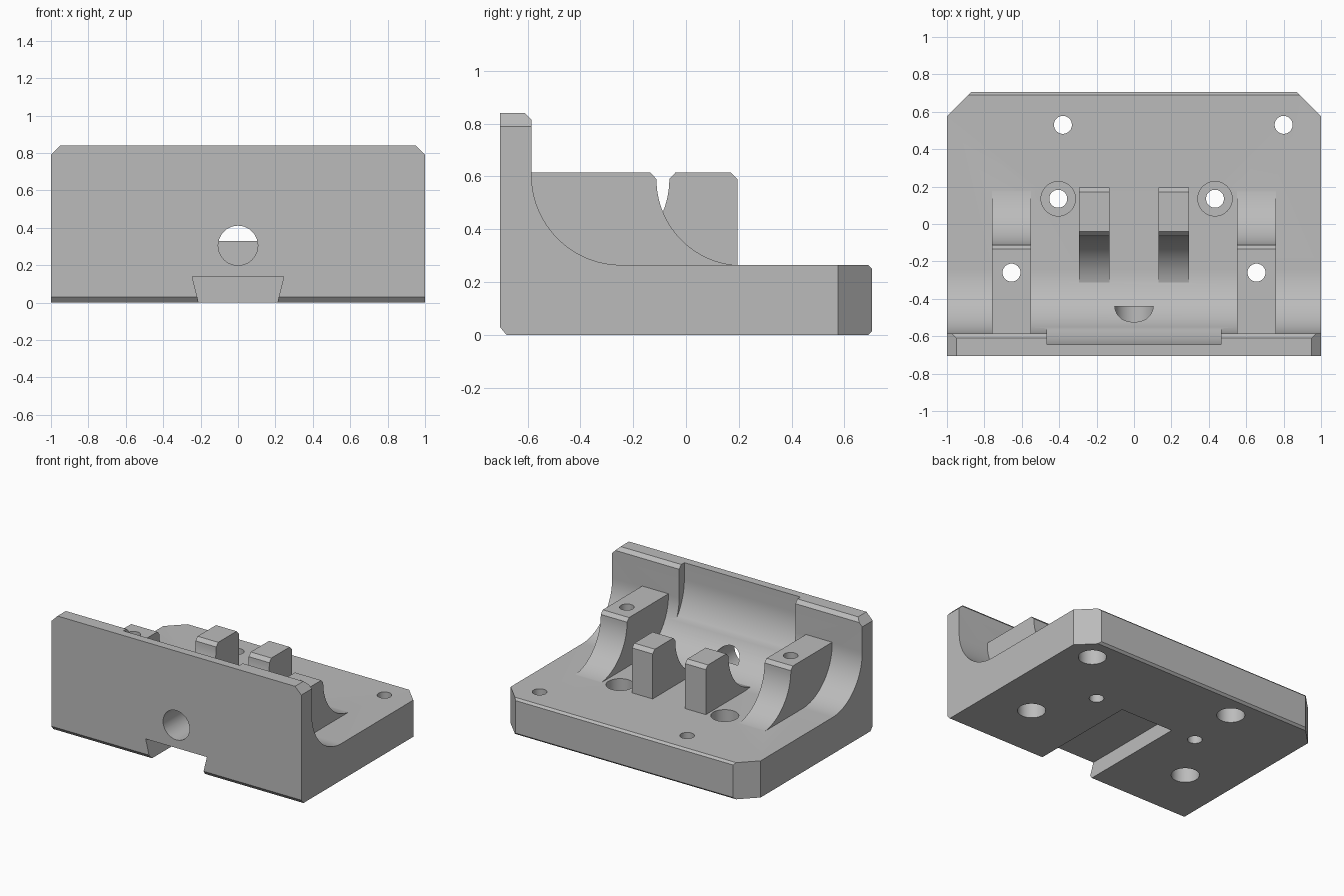
import bpy, bmesh, math
from mathutils import Vector

old = bpy.data.objects.get("Cube")
if old:
    bpy.data.objects.remove(old, do_unlink=True)

grey = bpy.data.materials.new("plain grey")
grey.use_nodes = True
grey.diffuse_color = (0.5, 0.5, 0.5, 1)
grey.node_tree.nodes["Principled BSDF"].inputs["Base Color"].default_value = (0.5, 0.5, 0.5, 1)


def prism(name, profile, lo, hi, axis="X"):
    """Extrude a 2D profile along an axis."""
    place = {"X": lambda a, b, t: (t, a, b),
             "Y": lambda a, b, t: (a, t, b),
             "Z": lambda a, b, t: (a, b, t)}[axis]
    bm = bmesh.new()
    face = bm.faces.new([bm.verts.new(place(a, b, lo)) for a, b in profile])
    top = bmesh.ops.extrude_face_region(bm, geom=[face])["geom"]
    move = Vector(place(0, 0, hi - lo))
    bmesh.ops.translate(bm, vec=move, verts=[v for v in top if isinstance(v, bmesh.types.BMVert)])
    bmesh.ops.recalc_face_normals(bm, faces=bm.faces)
    mesh = bpy.data.meshes.new(name)
    bm.to_mesh(mesh)
    bm.free()
    mesh.materials.append(grey)
    obj = bpy.data.objects.new(name, mesh)
    bpy.context.collection.objects.link(obj)
    return obj


def arc(cx, cy, r, start, end, n=24):
    angles = [math.radians(start + (end - start) * i / n) for i in range(n + 1)]
    return [(cx + r * math.cos(a), cy + r * math.sin(a)) for a in angles]


def rod(name, a, b, r, lo, hi, axis="Z"):
    return prism(name, arc(a, b, r, 0, 352.5, 47), lo, hi, axis)


def combine(body, other, operation):
    mod = body.modifiers.new(operation, "BOOLEAN")
    mod.operation = operation
    mod.solver = "EXACT"
    mod.object = other
    bpy.context.view_layer.objects.active = body
    bpy.ops.object.modifier_apply(modifier=mod.name)
    bpy.data.objects.remove(other, do_unlink=True)


# Base plate and front wall, joined by a large fillet
H, F = 0.84, 0.265
body = prism("clamp_block", [
    (-0.705, 0.03), (-0.68, 0), (0.69, 0), (0.705, 0.015), (0.705, F - 0.015), (0.69, F)]
    + arc(-0.245, F + 0.34, 0.34, 270, 180)
    + [(-0.585, H - 0.025), (-0.61, H), (-0.705, H)], -1, 1)

# Wall recess with a scooped lower end
recess = prism("recess_cutter", arc(-0.25, 0.72, 0.395, 180, 247)
               + [(-0.40, 1), (-0.645, 1)], -0.465, 0.465)
combine(body, recess, "DIFFERENCE")

# Ribs and posts with concave flanks
rib = ([(-0.65, 0.615), (-0.135, 0.615), (-0.112, 0.59)]
       + arc(0.215, 0.59, 0.327, 180, 270) + [(0.215, 0.2), (-0.65, 0.2)])
post = ([(0.195, 0.2), (0.195, 0.59), (0.17, 0.615), (-0.04, 0.615), (-0.063, 0.59)]
        + arc(-0.39, 0.59, 0.327, 0, -90) + [(-0.39, 0.2)])
# the arcs begin at the chamfer corners, so drop the doubled points
del rib[3], post[5]
for s in (-1, 1):
    for name, shape, near, far in (("rib", rib, 0.55, 0.76), ("post", post, 0.13, 0.295)):
        combine(body, prism(name, shape, *sorted((s * near, s * far))), "UNION")

# Clipped rear corners and clipped wall top corners
for s in (-1, 1):
    corner = [(s * 0.87, 0.705), (s * 1.0, 0.575), (s * 1.2, 0.375), (s * 1.2, 1.035), (s * 0.54, 1.035)]
    combine(body, prism("rear_corner_cutter", corner, -0.1, 0.5, "Z"), "DIFFERENCE")
    tip = [(s * 0.9, 0.89), (s * 1.05, 0.74), (s * 1.05, 0.89)]
    combine(body, prism("wall_corner_cutter", tip, -0.8, -0.5, "Y"), "DIFFERENCE")

# Dovetail slot underneath
slot = [(-0.206, -0.02), (0.206, -0.02), (0.245, 0.14), (-0.245, 0.14)]
combine(body, prism("dovetail_cutter", slot, -0.8, 0.13, "Y"), "DIFFERENCE")

# Blind round hole in the front
combine(body, rod("front_hole_cutter", 0, 0.305, 0.106, -0.8, -0.442, "Y"), "DIFFERENCE")

# Screw holes, counterbored from above or below
for x, y, from_top in ((-0.38, 0.53, False), (0.8, 0.53, False), (-0.655, -0.26, False),
                       (0.655, -0.26, False), (-0.405, 0.135, True), (0.433, 0.135, True)):
    combine(body, rod("hole_cutter", x, y, 0.048, -0.1, 1), "DIFFERENCE")
    lo, hi = (0.14, 0.4) if from_top else (-0.1, 0.125)
    combine(body, rod("counterbore_cutter", x, y, 0.092, lo, hi), "DIFFERENCE")

bpy.ops.object.select_all(action="DESELECT")
body.select_set(True)
bpy.context.view_layer.objects.active = body
bpy.ops.object.shade_smooth_by_angle(angle=math.radians(20))
